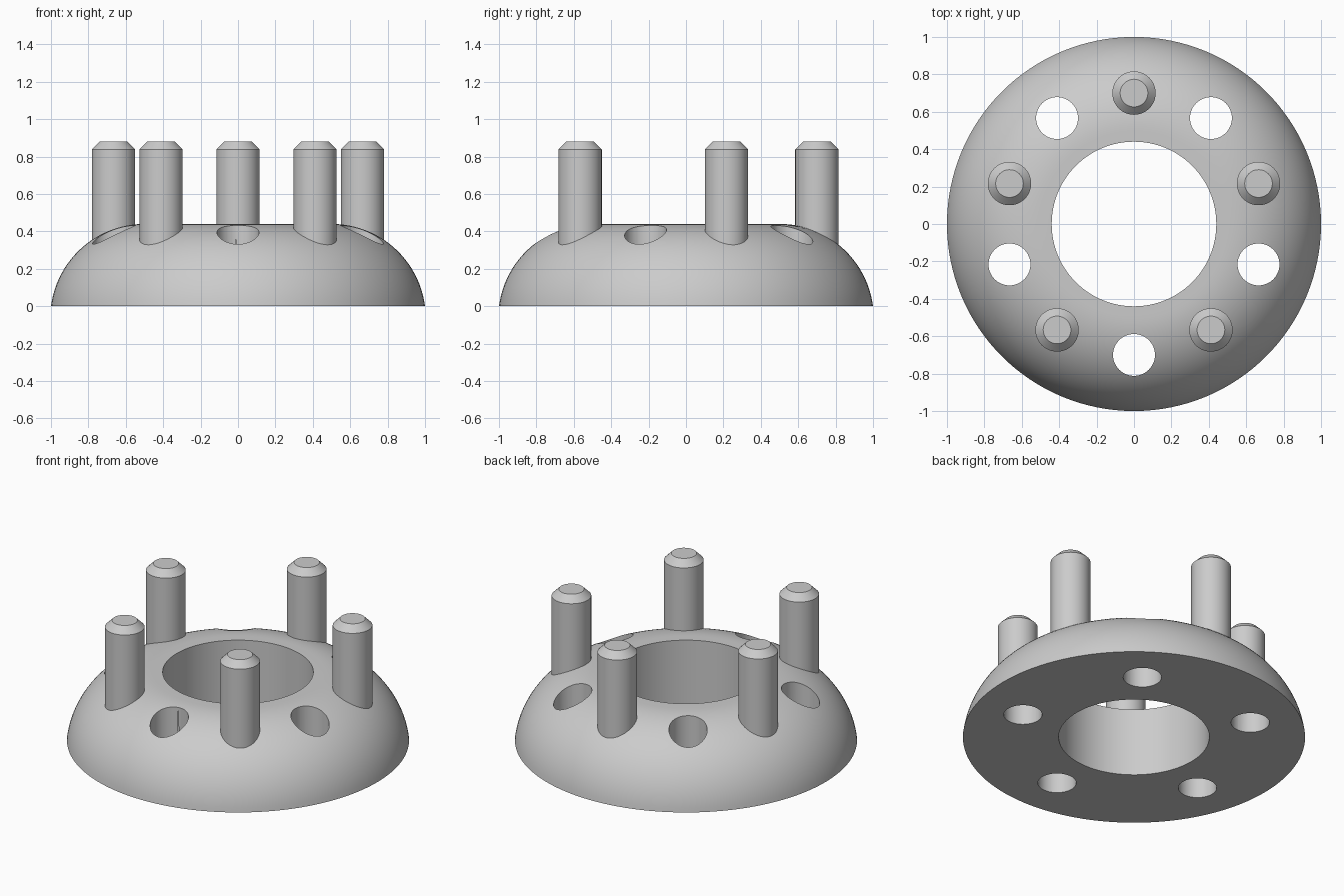
import bpy, bmesh
from math import sin, cos, asin, radians, tau, pi

cube = bpy.data.objects.get("Cube")
if cube:
    bpy.data.objects.remove(cube, do_unlink=True)

BORE, HEIGHT, BOLT_CIRCLE = 0.44, 0.44, 0.70
ARC_CENTRE, ARC_RADIUS = 0.50, 0.504

grey = bpy.data.materials.new("plain_grey")
grey.use_nodes = True
grey.diffuse_color = (0.6, 0.6, 0.6, 1)
grey.node_tree.nodes["Principled BSDF"].inputs["Base Color"].default_value = (0.6, 0.6, 0.6, 1)


def lathe(name, profile, segments, closed, location=(0, 0, 0)):
    """Revolve a (radius, z) profile about z; an open one is capped at both ends."""
    bm = bmesh.new()
    rings = [[bm.verts.new((r * cos(tau * i / segments), r * sin(tau * i / segments), z))
              for i in range(segments)] for r, z in profile]
    pairs = list(zip(rings, rings[1:]))
    if closed:
        pairs.append((rings[-1], rings[0]))
    else:
        bm.faces.new(rings[0])
        bm.faces.new(rings[-1])
    for a, b in pairs:
        for i in range(segments):
            j = (i + 1) % segments
            bm.faces.new((a[i], a[j], b[j], b[i]))
    bmesh.ops.recalc_face_normals(bm, faces=bm.faces)
    mesh = bpy.data.meshes.new(name)
    bm.to_mesh(mesh)
    bm.free()
    mesh.materials.append(grey)
    obj = bpy.data.objects.new(name, mesh)
    obj.location = location
    bpy.context.collection.objects.link(obj)
    return obj


def select_only(obj):
    bpy.ops.object.select_all(action="DESELECT")
    obj.select_set(True)
    bpy.context.view_layer.objects.active = obj


def smooth(obj):
    select_only(obj)
    bpy.ops.object.shade_smooth_by_angle(angle=radians(30))


def around(start):
    """Five even places on the bolt circle."""
    for k in range(5):
        a = radians(start) + tau * k / 5
        yield k + 1, BOLT_CIRCLE * cos(a), BOLT_CIRCLE * sin(a)


# Domed ring: flat base, straight bore, rounded shoulder
steps = 24
arc_z = HEIGHT - ARC_RADIUS
first = asin(-arc_z / ARC_RADIUS)
profile = [(BORE, 0)]
for i in range(steps + 1):
    a = first + (pi / 2 - first) * i / steps
    profile.append((ARC_CENTRE + ARC_RADIUS * cos(a), max(0, arc_z + ARC_RADIUS * sin(a))))
profile.append((BORE, HEIGHT))
ring = lathe("domed_ring", profile, 128, True)

# Bolt holes cut straight through between the studs
for n, x, y in around(-90):
    cutter = lathe("hole_cutter", [(0.112, -0.2), (0.112, 0.8)], 48, False, (x, y, 0))
    cutter.hide_render = True
    cut = ring.modifiers.new("bolt_hole", "BOOLEAN")
    cut.operation, cut.solver, cut.object = "DIFFERENCE", "EXACT", cutter
    select_only(ring)
    bpy.ops.object.modifier_apply(modifier=cut.name)
    bpy.data.objects.remove(cutter, do_unlink=True)
smooth(ring)

# Chamfered studs rooted in the ring
stud_profile = [(0.116, 0.1), (0.116, 0.838), (0.074, 0.88)]
for n, x, y in around(90):
    smooth(lathe(f"stud_{n}", stud_profile, 48, False, (x, y, 0)))
